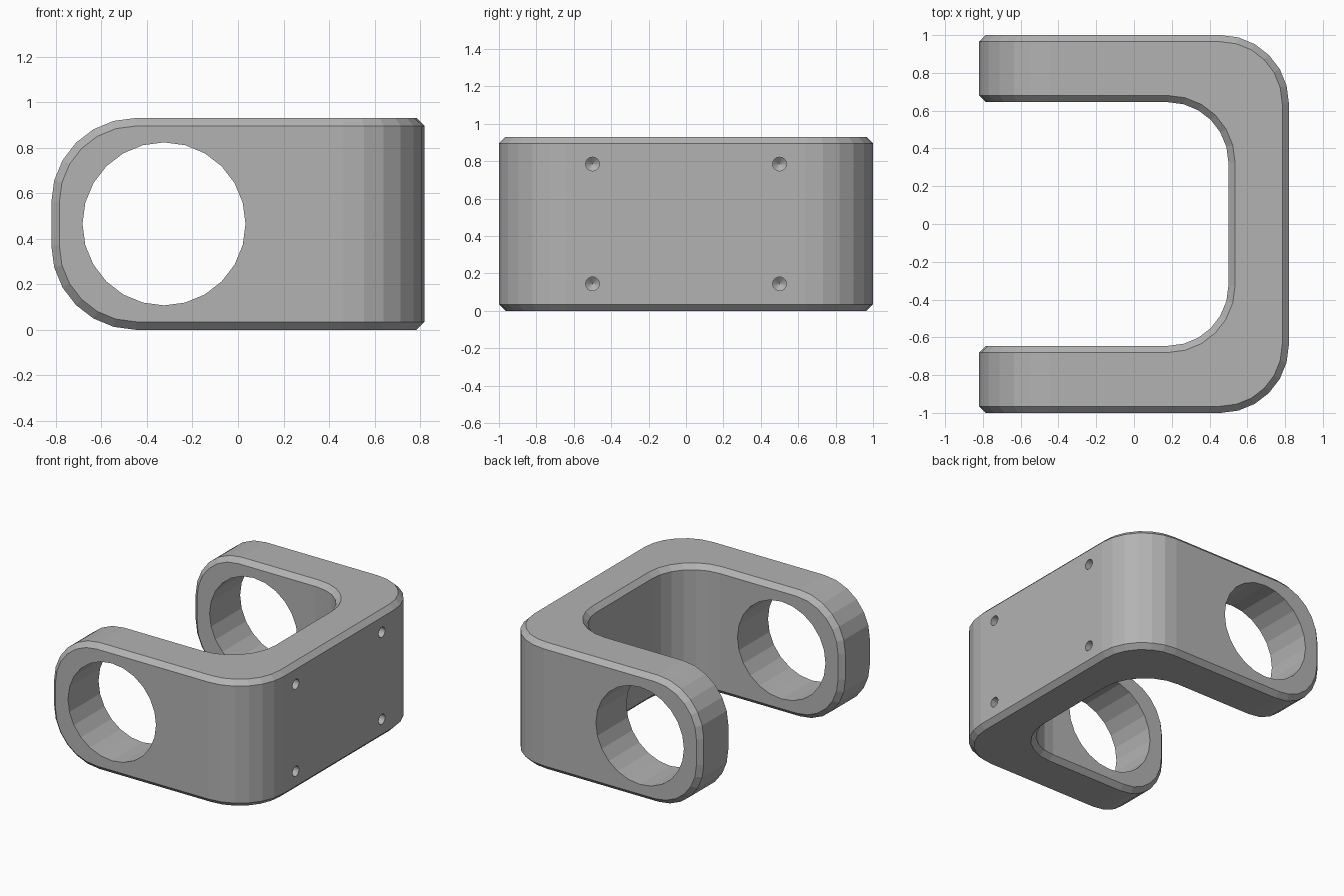
import bpy, bmesh
from math import sin, cos, pi, radians
from mathutils import Matrix, Vector

if "Cube" in bpy.data.objects:
    bpy.data.objects.remove(bpy.data.objects["Cube"], do_unlink=True)

HX, HY, H = 0.82, 1.0, 0.93        # half length, half width, height
IN_X, IN_Y = 0.5, 0.645            # inner faces of the web and the arms
CHAMFER = 0.035

grey = bpy.data.materials.new("plain grey")
grey.use_nodes = True
grey.diffuse_color = (0.45, 0.45, 0.45, 1)
grey.node_tree.nodes["Principled BSDF"].inputs["Base Color"].default_value = grey.diffuse_color


def arc(cx, cy, r, start, end, steps=6):
    angles = [radians(start + (end - start) * i / steps) for i in range(steps + 1)]
    return [(cx + r * cos(a), cy + r * sin(a)) for a in angles]


def new_object(name, bm):
    bmesh.ops.recalc_face_normals(bm, faces=bm.faces)
    mesh = bpy.data.meshes.new(name)
    bm.to_mesh(mesh)
    bm.free()
    mesh.materials.append(grey)
    obj = bpy.data.objects.new(name, mesh)
    bpy.context.collection.objects.link(obj)
    return obj


def prism(name, points, direction):
    """Extrude a closed outline of 3D points along a direction."""
    bm = bmesh.new()
    face = bm.faces.new([bm.verts.new(p) for p in points])
    moved = bmesh.ops.extrude_face_region(bm, geom=[face])["geom"]
    verts = [v for v in moved if isinstance(v, bmesh.types.BMVert)]
    bmesh.ops.translate(bm, verts=verts, vec=Vector(direction))
    return new_object(name, bm)


def boolean(obj, cutter, operation):
    mod = obj.modifiers.new(cutter.name, "BOOLEAN")
    mod.operation, mod.solver, mod.object = operation, "EXACT", cutter
    cutter.hide_render = True
    cutter.hide_set(True)


# U-shaped bracket in plan
outer_r, inner_r = 0.36, 0.32
half = [(-HX - 0.2, -HY)] + arc(HX - outer_r, outer_r - HY, outer_r, -90, 0)
outer = half + [(x, -y) for x, y in reversed(half)]
half = [(-HX - 0.2, -IN_Y)] + arc(IN_X - inner_r, inner_r - IN_Y, inner_r, -90, 0)
inner = half + [(x, -y) for x, y in reversed(half)]
bracket = prism("bracket", [(x, y, -0.1) for x, y in outer + inner[::-1]], (0, 0, H + 0.2))

# Side outline that trims the height and rounds the arm ends
tip_r = 0.37
side = [(HX + 0.2, 0), (HX + 0.2, H)]
side += arc(tip_r - HX, H - tip_r, tip_r, 90, 180) + arc(tip_r - HX, tip_r, tip_r, 180, 270)
trim = prism("arm_end_trim", [(x, -1.2, z) for x, z in side], (0, 2.4, 0))
boolean(bracket, trim, "INTERSECT")

# Chamfer along every sharp edge
bevel = bracket.modifiers.new("chamfer", "BEVEL")
bevel.width, bevel.segments = CHAMFER, 1
bevel.limit_method, bevel.angle_limit = "ANGLE", radians(50)

# Large round opening through both arms
ring = arc(-0.325, 0.465, 0.358, 0, 360, 24)[:-1]
bore = prism("arm_bore", [(x, -1.2, z) for x, z in ring], (0, 2.4, 0))
boolean(bracket, bore, "DIFFERENCE")

# Four blind screw holes with pointed bottoms in the web
bm = bmesh.new()
hole_r, depth, point = 0.037, 0.1, 0.03
for y in (-0.5, 0.5):
    for z in (0.145, 0.785):
        circle = arc(y, z, hole_r, 0, 360, 16)[:-1]
        mouth = [bm.verts.new((HX + 0.05, *p)) for p in circle]
        floor = [bm.verts.new((HX - depth, *p)) for p in circle]
        apex = bm.verts.new((HX - depth - point, y, z))
        bm.faces.new(mouth)
        for i, v in enumerate(floor):
            bm.faces.new((mouth[i - 1], mouth[i], v, floor[i - 1]))
            bm.faces.new((floor[i - 1], v, apex))
screw_holes = new_object("screw_holes", bm)
boolean(bracket, screw_holes, "DIFFERENCE")

# Apply the modifiers and remove the cutters
bpy.context.view_layer.update()
graph = bpy.context.evaluated_depsgraph_get()
final = bpy.data.meshes.new_from_object(bracket.evaluated_get(graph))
bracket.modifiers.clear()
bracket.data = final
for cutter in (trim, bore, screw_holes):
    bpy.data.objects.remove(cutter, do_unlink=True)
